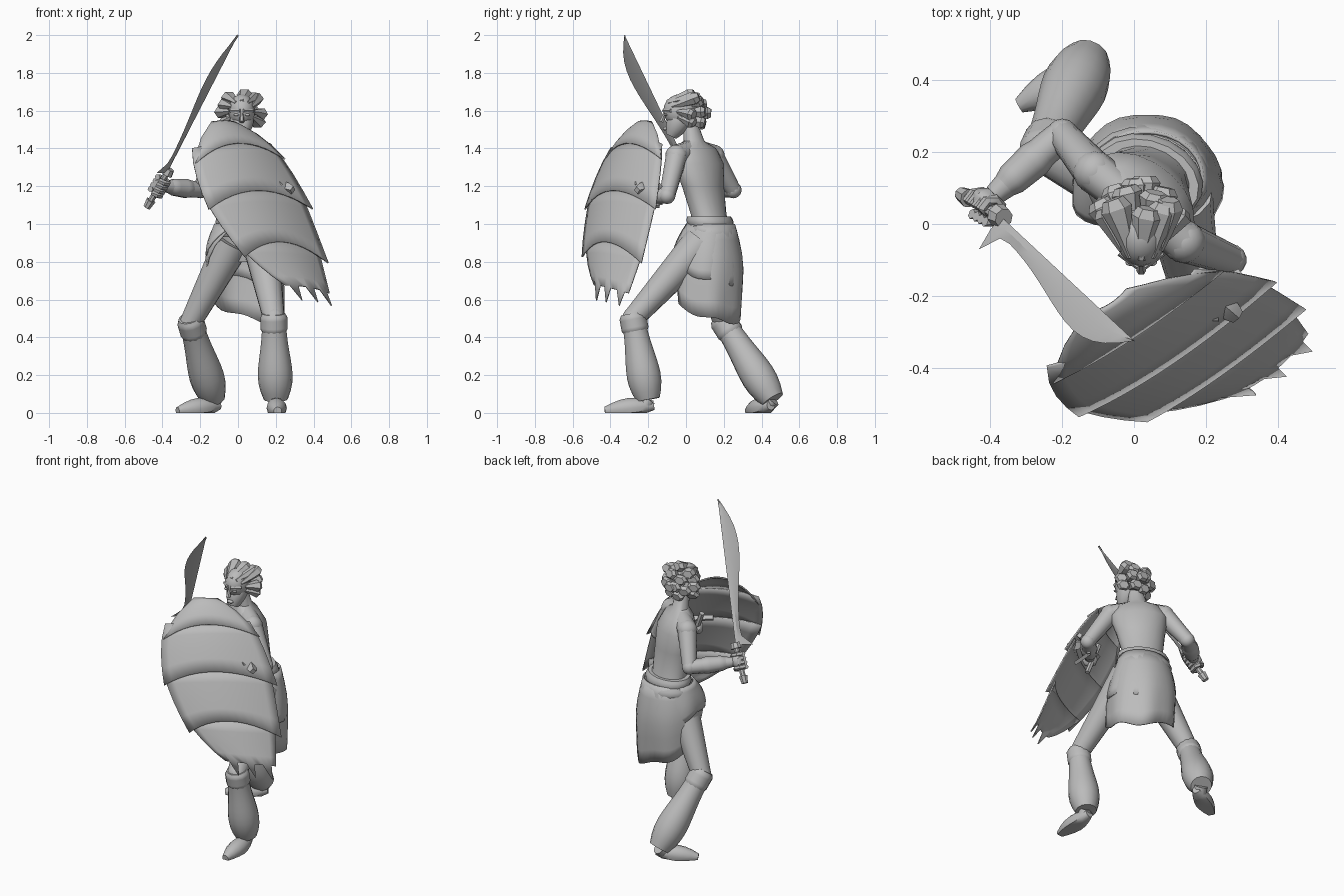
import bpy, bmesh, math, random
from math import sin, cos, pi, radians
from mathutils import Vector

random.seed(4)
if "Cube" in bpy.data.objects:
    bpy.data.objects.remove(bpy.data.objects["Cube"])

GREY = (.5, .5, .5, 1)
clay = bpy.data.materials.new("clay_grey")
clay.use_nodes = True
clay.diffuse_color = GREY
clay.node_tree.nodes["Principled BSDF"].inputs["Base Color"].default_value = GREY


def point(x, y, z):
    return Vector((x, y, z))


def finish(name, bm, angle=40, thickness=0):
    bmesh.ops.recalc_face_normals(bm, faces=bm.faces)
    mesh = bpy.data.meshes.new(name)
    bm.to_mesh(mesh)
    bm.free()
    mesh.materials.append(clay)
    part = bpy.data.objects.new(name, mesh)
    bpy.context.collection.objects.link(part)
    if thickness:
        solid = part.modifiers.new("thickness", 'SOLIDIFY')
        solid.thickness = thickness
        solid.offset = 0
    bpy.ops.object.select_all(action='DESELECT')
    part.select_set(True)
    bpy.context.view_layer.objects.active = part
    bpy.ops.object.shade_smooth_by_angle(angle=radians(angle))


def skin(name, rows, closed=True, angle=40, thickness=0):
    """Bridge equal rows of points; closed rows become a capped solid."""
    bm = bmesh.new()
    loops = [[bm.verts.new(p) for p in row] for row in rows]
    count = len(loops[0])
    for upper, lower in zip(loops, loops[1:]):
        for i in range(count if closed else count - 1):
            j = (i + 1) % count
            bm.faces.new((upper[i], upper[j], lower[j], lower[i]))
    if closed:
        bm.faces.new(loops[0])
        bm.faces.new(loops[-1])
    finish(name, bm, angle, thickness)


def sweep(name, path, radius, steps=6, sides=10, flat=1, floor=False, angle=40):
    """Rings across a path; path and radius are functions of t from start to end."""
    rows = []
    for i in range(steps + 1):
        t = i / steps
        centre = path(t)
        along = (path(min(t + .05, 1)) - path(max(t - .05, 0))).normalized()
        up = point(0, 0, 1) if abs(along.z) < .9 else point(0, 1, 0)
        across = along.cross(up).normalized()
        lift = across.cross(along) * flat
        ring = []
        for k in range(sides):
            a = k * 2 * pi / sides
            p = centre + (across * cos(a) + lift * sin(a)) * radius(t)
            if floor:
                p.z = max(p.z, 0)
            ring.append(p)
        rows.append(ring)
    skin(name, rows, angle=angle)


def limb(name, start, end, radius, **options):
    sweep(name, lambda t: start.lerp(end, t), radius, **options)


def bar(name, start, end, radius, sides=4):
    limb(name, start, end, lambda t: radius, steps=1, sides=sides, angle=20)


def blob(name, centre, size):
    bm = bmesh.new()
    bmesh.ops.create_uvsphere(bm, u_segments=14, v_segments=10, radius=1)
    bmesh.ops.scale(bm, vec=size, verts=bm.verts)
    bmesh.ops.translate(bm, vec=centre, verts=bm.verts)
    finish(name, bm)


def oval(z, width, depth, sides=18):
    """Level body ring; the body leans forward and twists as it rises."""
    rise = z - .95
    twist = radians(-15 - 58 * rise)
    ring = []
    for k in range(sides):
        a = k * 2 * pi / sides
        u, v = width * cos(a), depth * sin(a)
        ring.append(point(.04 - .06 * rise + u * cos(twist) - v * sin(twist),
                          .14 - .2 * rise + u * sin(twist) + v * cos(twist), z))
    return ring


# Torso with neck
skin("torso", [oval(*ring) for ring in (
    (.8, .13, .11), (.95, .15, .11), (1.05, .12, .09), (1.2, .145, .1), (1.32, .17, .11),
    (1.4, .14, .08), (1.44, .06, .05), (1.53, .04, .04))])

# Rolled sash around the waist
for level, spread in ((.96, .16), (1.01, .15)):
    rows = []
    for i in range(5):
        swell = spread + .01 * sin(pi * i / 4)
        rows.append(oval(level + .015 * (i - 2), swell, swell - .04))
    skin("sash", rows)

# Skirt in two layers, cut away towards the front right
for name, drop, spread in (("skirt_lower", 0, 1), ("skirt_upper", .2, .55)):
    rows = []
    for i in range(7):
        f = i / 6
        flare = sin(min(1, f * (1 if drop else 1.7)) * pi / 2)
        start = radians(-85 + 40 * f * spread)
        end = radians(250 - 100 * f * spread)
        row = []
        for k in range(25):
            a = start + (end - start) * k / 24
            hem = .57 + drop - .09 * cos(a - pi / 4) + .012 * sin(5 * a)
            wave = 1 + drop / 20 + .03 * f * sin(7 * a + drop * 9)
            row.append(point(.035 + (.155 + .05 * flare) * wave * cos(a),
                             .13 - .03 * f + (.125 + .065 * flare) * wave * sin(a),
                             1 + (hem - 1) * f))
        rows.append(row)
    skin(name, rows, closed=False, angle=35, thickness=.008)

# Legs: thigh, padded gaiter, knee cuff, ankle and foot
LEGS = {
    "left": (point(.12, .08, .9), point(.19, -.28, .5), point(.2, -.2, .07),
             point(.2, -.17, .04), point(.21, -.43, .01)),
    "right": (point(-.03, .11, .9), point(-.25, .2, .48), point(-.13, .46, .07),
              point(-.1, .45, .04), point(-.32, .33, .01)),
}
for side, (hip, knee, ankle, heel, toe) in LEGS.items():
    limb(side + "_thigh", hip, knee, lambda t: .1 - .042 * t, sides=12)
    blob(side + "_knee", knee, (.058, .058, .06))
    limb(side + "_gaiter", knee, ankle, lambda t: .063 + .029 * sin(pi * t * t), steps=10, sides=14)
    limb(side + "_knee_cuff", knee.lerp(ankle, -.06), knee.lerp(ankle, .18),
         lambda t: .06 + .012 * min(1, 5 * t, 5 - 5 * t), steps=10, sides=12)
    limb(side + "_ankle", ankle, heel.lerp(toe, .2), lambda t: .04)
    limb(side + "_foot", heel, toe, lambda t: .054 * sin(pi * (.15 + .72 * t)), sides=12, floor=True)

# Arms: collar, shoulder, upper arm, forearm, bracer and palm
ARMS = {
    "left": (point(.14, -.05, 1.36), point(.27, -.1, 1.15), point(.13, -.25, 1.16)),
    "right": (point(-.11, .145, 1.36), point(-.2, .25, 1.18), point(-.39, .08, 1.2)),
}
for side, (shoulder, elbow, wrist) in ARMS.items():
    limb(side + "_collar", point(.015, .045, 1.4), shoulder, lambda t: .05 + .01 * t)
    blob(side + "_shoulder", shoulder, (.06, .06, .06))
    limb(side + "_upper_arm", shoulder, elbow, lambda t: .058 - .015 * t)
    blob(side + "_elbow", elbow, (.044, .044, .044))
    limb(side + "_forearm", elbow, wrist, lambda t: .042 - .012 * t + .01 * sin(pi * t))
    limb(side + "_bracer", elbow.lerp(wrist, .3), elbow.lerp(wrist, .85),
         lambda t: .046 - .01 * t + .008 * min(1, 5 * t, 5 - 5 * t), steps=10)
    reach = wrist + (wrist - elbow).normalized() * .06
    limb(side + "_palm", wrist, reach, lambda t: .028 + .018 * sin(pi * t), sides=8)

# Head and face
face = point(.02, -.03, 1.6)
blob("skull", face, (.072, .09, .088))
limb("jaw", point(.02, -.03, 1.56), point(.02, -.08, 1.465), lambda t: .064 - .034 * t * t, sides=12)
limb("nose", point(.02, -.11, 1.59), point(.02, -.13, 1.54), lambda t: .008 + .006 * t, sides=6)
blob("lips", point(.02, -.11, 1.505), (.022, .012, .01))
for s in (-1, 1):
    limb("brow", face + point(s * .008, -.088, 0), face + point(s * .06, -.05, 0), lambda t: .01, sides=6)
    blob("eye", face + point(s * .03, -.077, -.022), (.014, .01, .007))
    blob("ear", face + point(s * .073, .02, -.035), (.012, .018, .03))


# Hair locks fan back from the brow and thicken towards blunt ends
def lock(turn, inner, outer, front, back):
    twist = random.uniform(-.3, .3)
    back += random.uniform(-.02, .015)
    outer += random.uniform(-.015, .005)

    def path(t):
        a = turn + twist * t
        r = inner + (outer - inner) * t
        return point(.02 + r * cos(a), front + (back - front) * t, 1.588 + r * sin(a))
    sweep("hair_lock", path, lambda t: min(.012 + .038 * t, .22 - .19 * t), sides=6, flat=.8, angle=25)


for k in range(9):
    turn = radians(-22 + 28 * k)
    lock(turn, .06, .115, -.04 - .06 * max(0, sin(turn)), .06)
for k in range(6):
    lock(k * pi / 3, .04, .075, -.01, .105)
for k in range(2):
    lock(k * pi, .01, .025, .02, .125)

# Curved sword blade, widest past the middle, hooked at the heel
base, tip = point(-.37, .02, 1.28), point(0, -.325, 2)
axis = (tip - base).normalized()
belly = point(-.55, -.8, -.1)
belly = (belly - axis * belly.dot(axis)).normalized()
cheek = axis.cross(belly) * .006
rows = []
for i in range(17):
    t = i / 16
    spine = base.lerp(tip, t)
    width = .001 + .04 * (1 - t) + .083 * sin(pi * t * t) + max(0, .07 - t)
    middle = spine + belly * width * .4
    rows.append([spine, middle + cheek, spine + belly * width, middle - cheek])
skin("sword_blade", rows, angle=30)

# Sword handle, pommel and collar
pommel = point(-.475, .08, 1.1)
grip = (base - pommel).normalized()
limb("sword_handle", pommel, base, lambda t: .017, sides=8)
limb("sword_pommel", pommel - grip * .015, pommel + grip * .03, lambda t: .02 + .007 * t, sides=8)
limb("sword_collar", base - grip * .02, base + grip * .015, lambda t: .034 - .006 * t, sides=8)

# Fingers curled round the handle
first = grip.cross(point(0, 0, 1)).normalized()
second = grip.cross(first)
for k in range(4):
    knuckle = pommel.lerp(base, .55) + grip * .026 * (k - 1.5)
    sweep("right_finger",
          lambda t: knuckle + (first * cos(5 * t) + second * sin(5 * t)) * .034,
          lambda t: .015, sides=6)


# Shield: overlapping hide plates between a left and a right edge
def bezier(a, b, c, d, t):
    s = 1 - t
    return a * s ** 3 + b * 3 * s * s * t + c * 3 * s * t * t + d * t ** 3


LEFT_EDGE = (point(-.14, -.25, 1.54), point(-.43, -.53, 1.38), point(-.07, -.59, .88), point(.25, -.47, .67))
RIGHT_EDGE = (point(-.02, -.18, 1.54), point(.33, -.03, 1.46), point(.44, -.23, .82), point(.47, -.3, .63))
outward = point(.52, -.77, .36)
down = point(.48, -.09, -.87)
PLATES, ROWS, COLUMNS = 4, 4, 12
for plate in range(PLATES):
    rows = []
    for i in range(ROWS + 1):
        f = i / ROWS
        t = max(0, (plate + f) / PLATES - .04 * (1 - f))
        left, right = bezier(*LEFT_EDGE, t), bezier(*RIGHT_EDGE, t)
        span = right - left
        row = []
        for k in range(COLUMNS + 1):
            u = 2 * k / COLUMNS - 1
            p = left.lerp(right, .5) + span * u / 2 * (1 + .06 * f ** 3)
            p += outward * (.095 * span.length * (1 - u * u) + .012 * f)
            if plate < PLATES - 1:
                p += down * (.09 * u * u - .03) * f
            elif i == ROWS and k % 4 == 2:
                p += down * .09
            row.append(p)
        rows.append(row)
    skin("shield_plate", rows, closed=False, angle=30, thickness=.008)

# Shield peg, crossbar, grip and strap
limb("shield_peg", point(.22, -.2, 1.2), point(.29, -.26, 1.18), lambda t: .02 + .012 * sin(pi * t), sides=4, angle=20)
bar("shield_crossbar", point(.02, -.31, 1.23), point(.3, -.14, 1.2), .018)
bar("shield_grip", point(.06, -.25, 1.27), point(.14, -.26, 1.06), .016, sides=6)
for z in (1.1, 1.21):
    bar("shield_strap", point(.23, -.14, z), point(.22, -.27, z), .015)
bar("shield_buckle", point(.23, -.14, 1.1), point(.23, -.14, 1.21), .015)
